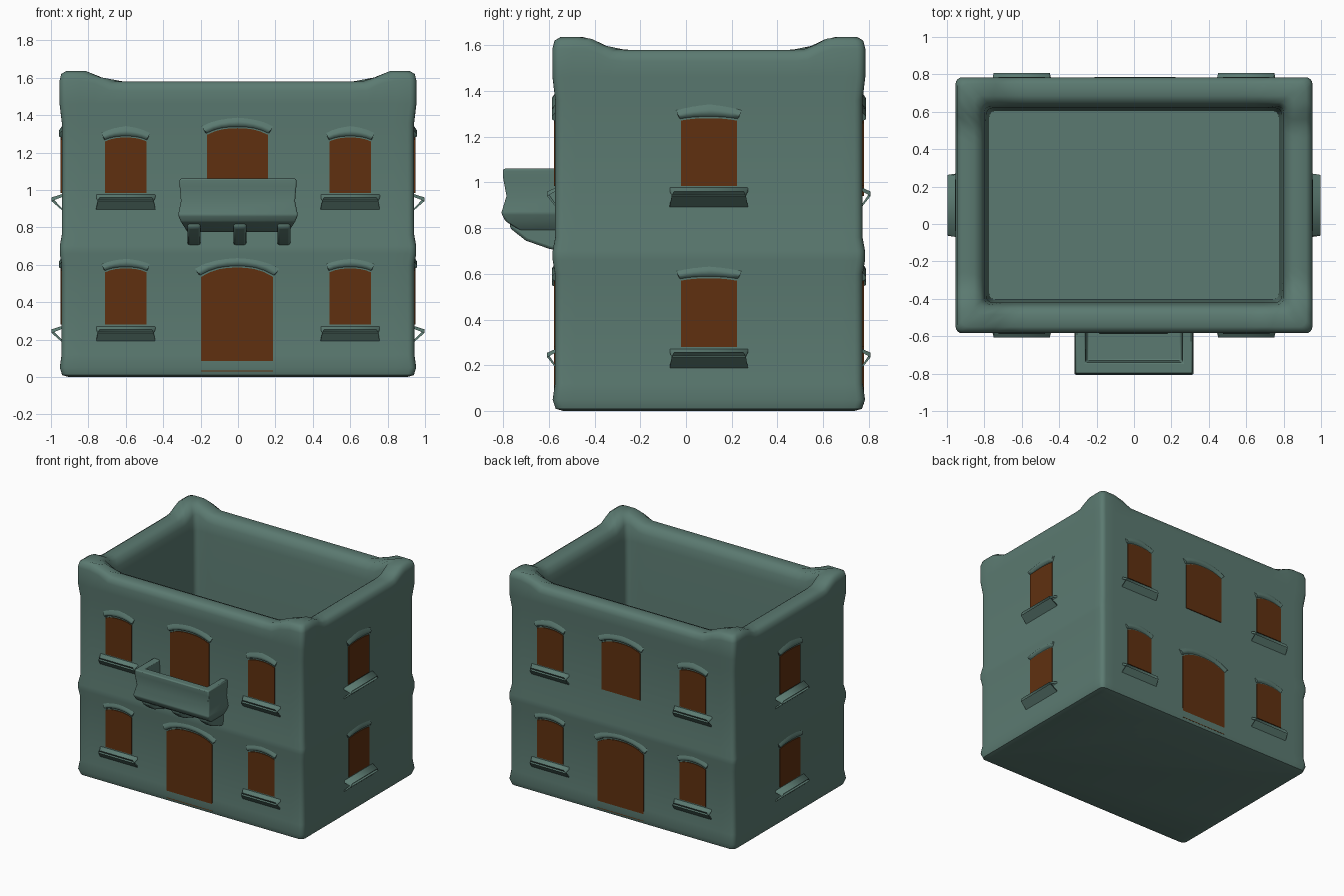
import bpy, bmesh, math
from mathutils import Matrix, Vector

if "Cube" in bpy.data.objects:
    bpy.data.objects.remove(bpy.data.objects["Cube"])


def material(name, rgb):
    m = bpy.data.materials.new(name)
    m.diffuse_color = (*rgb, 1)
    m.use_nodes = True
    m.node_tree.nodes["Principled BSDF"].inputs["Base Color"].default_value = m.diffuse_color
    return m


STONE = material("grey green stone", (0.105, 0.195, 0.165))
WOOD = material("brown shutter", (0.115, 0.03, 0.005))

HX, HY, CY = 0.955, 0.685, 0.10      # body half sizes and centre


def finish(bm, name, mat, matrix=None, angle=50, bevel=0):
    bmesh.ops.recalc_face_normals(bm, faces=bm.faces)
    me = bpy.data.meshes.new(name)
    bm.to_mesh(me)
    bm.free()
    me.materials.append(mat)
    me.shade_smooth()
    me.set_sharp_from_angle(angle=math.radians(angle))
    ob = bpy.data.objects.new(name, me)
    bpy.context.collection.objects.link(ob)
    if matrix:
        ob.matrix_world = matrix
    if bevel:
        mod = ob.modifiers.new("soft edges", 'BEVEL')
        mod.width, mod.segments = bevel, 2
        mod.limit_method = 'ANGLE'
    return ob


def loft(name, rings, mat, matrix=None, angle=50, bevel=0):
    """Skin a stack of closed rings and cap both ends."""
    bm = bmesh.new()
    rows = [[bm.verts.new(p) for p in ring] for ring in rings]
    n = len(rows[0])
    for a, b in zip(rows, rows[1:]):
        for i in range(n):
            j = (i + 1) % n
            bm.faces.new((a[i], a[j], b[j], b[i]))
    bm.faces.new(rows[0])
    bm.faces.new(rows[-1])
    return finish(bm, name, mat, matrix, angle, bevel)


def body_ring(inset, z):
    """Rounded rectangle whose rim rises into a knob at each corner."""
    hx, hy, r, pts = HX - inset, HY - inset, 0.035, []
    signs = [(1, 1), (-1, 1), (-1, -1), (1, -1)]
    for k, (sx, sy) in enumerate(signs):
        c = Vector((sx * (hx - r), sy * (hy - r)))
        for s in range(5):
            a = math.pi / 2 * (k + s / 4)
            pts.append(c + Vector((math.cos(a), math.sin(a))) * r)
        start = pts[-1].copy()
        tx, ty = signs[(k + 1) % 4]
        a = math.pi / 2 * (k + 1)
        end = Vector((tx * (hx - r), ty * (hy - r))) + Vector((math.cos(a), math.sin(a))) * r
        pts += [start.lerp(end, i / 24) for i in range(1, 24)]
    ring = []
    for p in pts:
        d = max(HX - abs(p.x), HY - abs(p.y))
        t = min(1, max(0, (0.28 - d) / 0.14))
        lift = 0.055 * t * t * (3 - 2 * t) if z > 1.5 else 0
        ring.append((p.x, p.y + CY, z + lift))
    return ring


# Hollow two-storey body: outer wall, floor band, cornice, rim, inner wall
profile = [(.05, 0), (.015, .01), (.002, .05), (.012, .12), (.012, .6), (.002, .66),
           (.002, .70), (.013, .76), (.013, 1.36), (.001, 1.46), (.001, 1.53),
           (.01, 1.565), (.035, 1.58), (.10, 1.58), (.135, 1.565), (.155, 1.52),
           (.165, 1.45), (.18, .12)]
loft("building_body", [body_ring(*p) for p in profile], STONE)


def arch(w, z0, z1, rise, grow=0.0):
    """Outline of an opening with a gently curved head, in wall x and z."""
    h = w / 2 + grow
    pts = [(-h, z0 - grow), (h, z0 - grow)]
    for i in range(9):
        t = 1 - i / 4
        pts.append((h * t, z1 + grow - rise * abs(t) ** 2.5))
    return pts


def opening(name, wall, u, w, z0, z1, rise, sill=0.0):
    m = wall @ Matrix.Translation((u, 0, 0))
    # coloured panel
    out = arch(w, z0, z1, rise)
    loft(name + "_panel", [[(x, .004, z) for x, z in out],
                           [(x, -.005, z) for x, z in out]], WOOD, m, 30)
    # raised hood curving over the head
    inner = arch(w, z0, z1, rise)[2:]
    rings = []
    for x, z in inner:
        s = x / (w / 2)
        rings.append([(x * 1.02, .01, z + .003), (x * 1.04, -.014, z + .016),
                      (x * 1.12, -.014, z + .038 - .01 * abs(s)),
                      (x * 1.2, .01, z + .075 - .02 * abs(s))])
    loft(name + "_hood", rings, STONE, m, 80)
    # soft wedge sill
    if sill:
        h = w / 2
        loft(name + "_sill", [[(sx * (h + e), .01, z0 - .005) if b else
                               (sx * (h + e), y, z) for sx, e, b, y, z in row]
                              for row in (
            [(-1, .05, 1, 0, 0), (1, .05, 1, 0, 0), (1, .05, 0, .01, z0 - .02), (-1, .05, 0, .01, z0 - .02)],
            [(-1, .03, 0, -sill, z0 - .025), (1, .03, 0, -sill, z0 - .025),
             (1, .04, 0, -sill, z0 - .045), (-1, .04, 0, -sill, z0 - .045)],
            [(-1, .05, 0, .01, z0 - .09), (1, .05, 0, .01, z0 - .09),
             (1, .05, 0, .01, z0 - .10), (-1, .05, 0, .01, z0 - .10)])],
             STONE, m, 80)


def wall_matrix(turn, dist):
    return (Matrix.Translation((0, CY, 0)) @ Matrix.Rotation(math.radians(turn), 4, 'Z')
            @ Matrix.Translation((0, -dist, 0)))


LEVELS = (("lower", .28, .58), ("upper", .985, 1.28))

# Long walls: four windows, a door and a tall upper window each
for side, turn in (("front", 0), ("back", 180)):
    wall = wall_matrix(turn, HY - .012)
    for level, z0, z1 in LEVELS:
        for hand, u in (("left", -.60), ("right", .60)):
            opening(f"{side}_{level}_{hand}_window", wall, u, .22, z0, z1, .02, .034)
    opening(side + "_door", wall, -.005, .385, .03, .585, .05)
    opening(side + "_tall_window", wall, -.003, .325, .94, 1.33, .035)

# Short walls: one window per storey
for side, turn in (("right", 90), ("left", 270)):
    wall = wall_matrix(turn, HX - .012)
    for level, z0, z1 in LEVELS:
        opening(f"{side}_{level}_window", wall, 0, .245, z0, z1, .01, .054)

# Balcony: tapered tub with a hollow top
tub = [(.27, -.70, .775), (.305, -.79, .83), (.32, -.808, .865), (.305, -.785, .94),
       (.312, -.80, 1.02), (.312, -.80, 1.06), (.26, -.74, 1.06), (.25, -.73, .90)]
rings = []
for i, (h, y, z) in enumerate(tub):
    back = -.545 if i < 6 else -.56
    rings.append([(-h, y, z), (h, y, z), (h, back, z), (-h, back, z)])
loft("balcony", rings, STONE, None, 60, .014)

# Brackets under the balcony
for label, x in (("left", -.235), ("middle", .01), ("right", .245)):
    side = [(-.55, .70), (-.60, .71), (-.70, .745), (-.77, .80), (-.77, .84), (-.55, .84)]
    loft(label + "_balcony_bracket", [[(x + s, y, z) for y, z in side] for s in (-.035, .035)],
         STONE, None, 50, .012)
